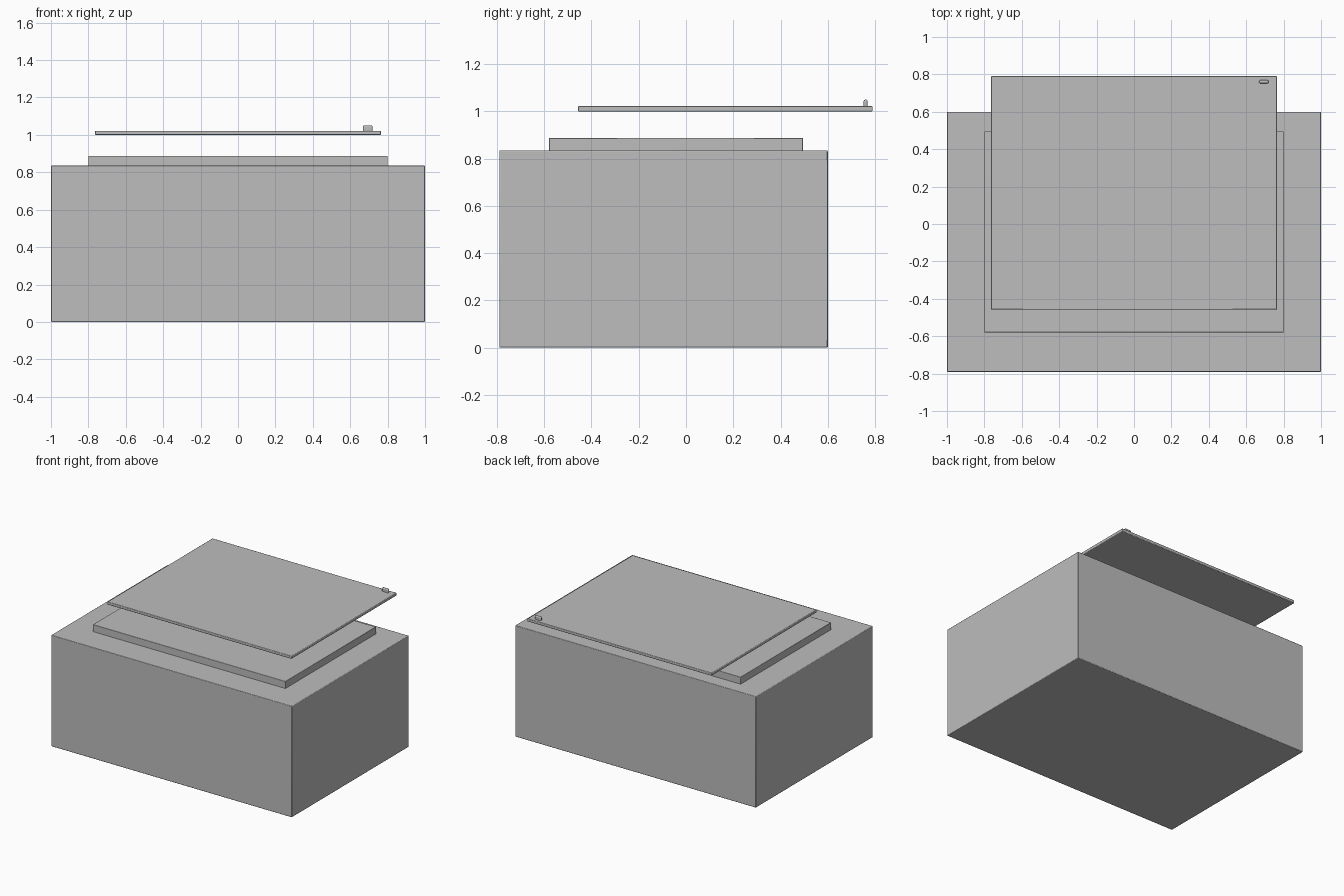
import bpy

# Remove the default cube
old = bpy.data.objects.get("Cube")
if old:
    bpy.data.objects.remove(old, do_unlink=True)

# Single plain finish
grey = bpy.data.materials.new("plain_grey")
grey.use_nodes = True
colour = (0.51, 0.51, 0.51, 1)
grey.diffuse_color = colour
grey.node_tree.nodes["Principled BSDF"].inputs["Base Color"].default_value = colour


def block(name, low, high, bevel, segments=2):
    """Box between two corners with softened edges."""
    size = [b - a for a, b in zip(low, high)]
    middle = [(a + b) / 2 for a, b in zip(low, high)]
    bpy.ops.mesh.primitive_cube_add(size=1, location=middle)
    part = bpy.context.object
    part.name = name
    part.scale = size
    bpy.ops.object.transform_apply(location=False, rotation=False, scale=True)
    part.data.materials.append(grey)
    mod = part.modifiers.new("soft_edges", "BEVEL")
    mod.width = bevel
    mod.segments = segments
    bpy.ops.object.shade_smooth_by_angle()
    return part


# Main body and the raised platform on it
block("body", (-1, -0.79, 0), (1, 0.6, 0.835), 0.004)
block("platform", (-0.8, -0.58, 0.825), (0.8, 0.495, 0.888), 0.003)

# Lid floating above the platform, set towards the back
block("lid", (-0.765, -0.458, 1.0), (0.765, 0.79, 1.022), 0.004)

# Small rounded button near the back left corner of the lid
block("button", (0.668, 0.752, 1.015), (0.72, 0.769, 1.05), 0.008, 4)
